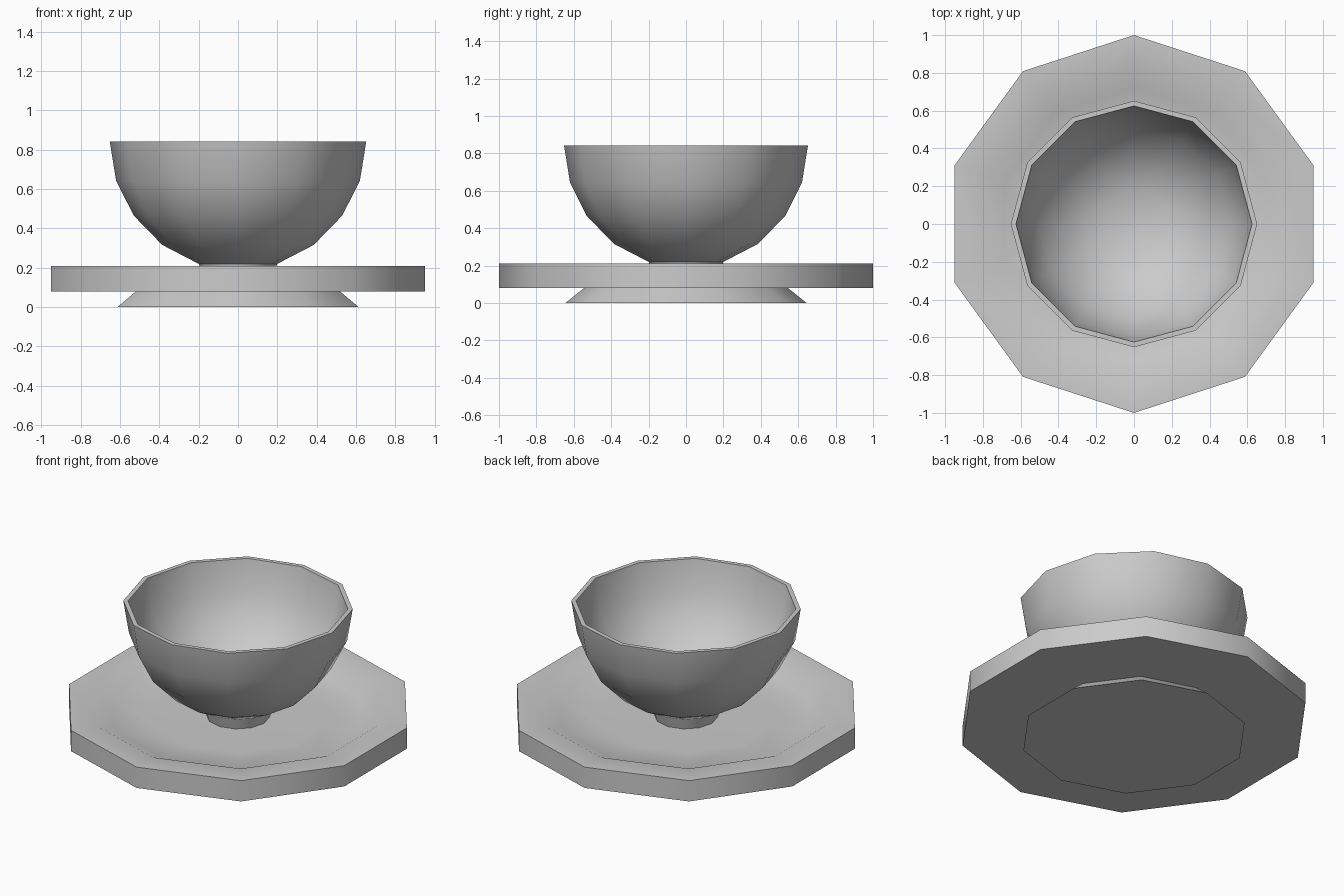
import bpy, bmesh, math

cube = bpy.data.objects.get("Cube")
if cube:
    bpy.data.objects.remove(cube, do_unlink=True)

grey = bpy.data.materials.new("plain_grey")
grey.use_nodes = True
colour = (0.6, 0.6, 0.6, 1)
grey.diffuse_color = colour
grey.node_tree.nodes["Principled BSDF"].inputs["Base Color"].default_value = colour


def turned(name, profile, sides):
    """Turn a (radius, height) profile about z; first corner lies on +y."""
    bm = bmesh.new()
    rings = []
    for r, z in profile:
        if r == 0:
            rings.append([bm.verts.new((0, 0, z))] * sides)
            continue
        ring = []
        for i in range(sides):
            a = math.pi / 2 + math.tau * i / sides
            ring.append(bm.verts.new((r * math.cos(a), r * math.sin(a), z)))
        rings.append(ring)
    for low, high in zip(rings, rings[1:]):
        for i in range(sides):
            j = (i + 1) % sides
            corners = dict.fromkeys((low[i], low[j], high[j], high[i]))
            bm.faces.new(list(corners))
    bmesh.ops.recalc_face_normals(bm, faces=bm.faces)
    mesh = bpy.data.meshes.new(name)
    bm.to_mesh(mesh)
    bm.free()
    mesh.materials.append(grey)
    obj = bpy.data.objects.new(name, mesh)
    bpy.context.collection.objects.link(obj)
    bpy.ops.object.select_all(action="DESELECT")
    obj.select_set(True)
    bpy.context.view_layer.objects.active = obj
    bpy.ops.object.shade_smooth_by_angle(angle=math.radians(40))
    return obj


# Ten-sided saucer with a sunken middle, on a flared foot
turned("saucer_foot", [(0, 0), (0.645, 0), (0.545, 0.08), (0, 0.08)], 10)
turned("saucer", [(0, 0.08), (1, 0.08), (1, 0.21), (0.84, 0.21),
                  (0.72, 0.155), (0.5, 0.15), (0, 0.15)], 10)

# Twelve-sided hollow bowl and its short stem
turned("bowl_stem", [(0, 0.15), (0.18, 0.15), (0.2, 0.225), (0, 0.225)], 12)
turned("bowl", [(0, 0.22), (0.2, 0.22), (0.385, 0.316), (0.53, 0.465),
                (0.62, 0.643), (0.652, 0.842), (0.625, 0.842),
                (0.594, 0.65), (0.508, 0.482), (0.37, 0.341),
                (0.19, 0.25), (0, 0.25)], 12)
